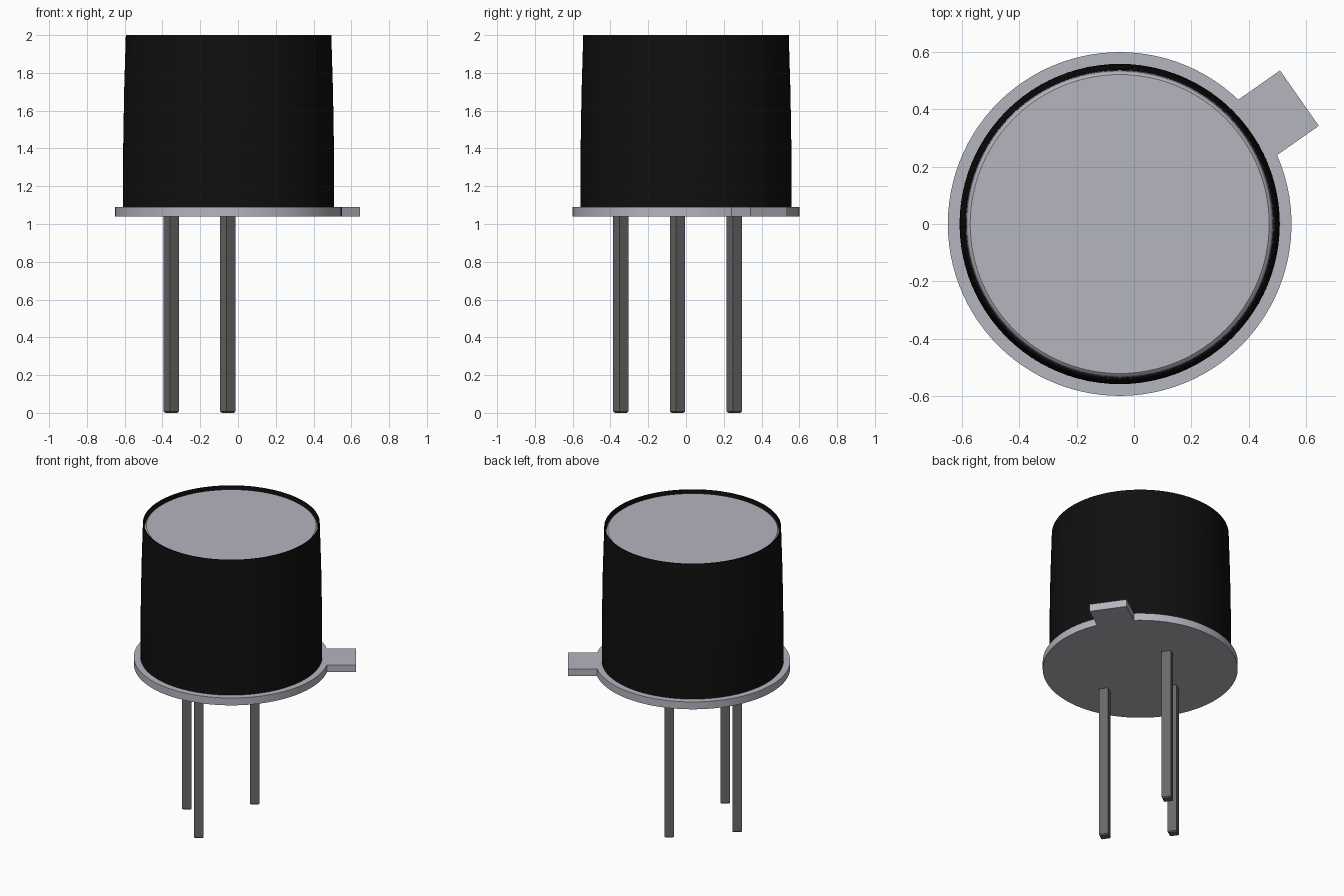
import bpy, bmesh
from math import sin, cos, asin, pi, radians
from mathutils import Matrix, Vector

cube = bpy.data.objects.get("Cube")
if cube:
    bpy.data.objects.remove(cube, do_unlink=True)

CENTRE = Vector((-0.05, 0, 0))
TAB_ANGLE = radians(35)
SEGMENTS = 96


def material(name, colour):
    mat = bpy.data.materials.new(name)
    mat.use_nodes = True
    mat.diffuse_color = (*colour, 1)
    mat.node_tree.nodes["Principled BSDF"].inputs["Base Color"].default_value = (*colour, 1)
    return mat


silver = material("silver metal", (0.46, 0.46, 0.52))
black = material("black coating", (0.005, 0.005, 0.005))
dark_grey = material("dark grey wire", (0.14, 0.14, 0.14))


def finish(name, bm, mat, location=CENTRE):
    bmesh.ops.recalc_face_normals(bm, faces=bm.faces)
    mesh = bpy.data.meshes.new(name)
    bm.to_mesh(mesh)
    bm.free()
    mesh.materials.append(mat)
    obj = bpy.data.objects.new(name, mesh)
    obj.location = location
    bpy.context.collection.objects.link(obj)
    bpy.ops.object.select_all(action="DESELECT")
    obj.select_set(True)
    bpy.context.view_layer.objects.active = obj
    bpy.ops.object.shade_smooth_by_angle(angle=radians(30))
    return obj


def lathe(name, profile, mat):
    """Revolve (radius, height) points about the vertical axis."""
    bm = bmesh.new()
    verts = [bm.verts.new((r, 0, z)) for r, z in profile]
    edges = [bm.edges.new(pair) for pair in zip(verts, verts[1:])]
    bmesh.ops.spin(bm, geom=verts + edges, cent=(0, 0, 0), axis=(0, 0, 1),
                   angle=2 * pi, steps=SEGMENTS, use_duplicate=False)
    bmesh.ops.remove_doubles(bm, verts=bm.verts, dist=0.0005)
    return finish(name, bm, mat)


# Base flange: a disc outline interrupted by the square locating tab
def flange(radius=0.6, reach=0.766, half_width=0.118, bottom=1.04, top=1.09):
    gap = asin(half_width / radius)
    sweep = 2 * pi - 2 * gap
    outline = []
    for i in range(SEGMENTS + 1):
        a = gap + sweep * i / SEGMENTS
        outline.append((radius * cos(a), radius * sin(a)))
    outline += [(reach, -half_width), (reach, half_width)]
    bm = bmesh.new()
    face = bm.faces.new([bm.verts.new((x, y, bottom)) for x, y in outline])
    out = bmesh.ops.extrude_face_region(bm, geom=[face])
    raised = [v for v in out["geom"] if isinstance(v, bmesh.types.BMVert)]
    bmesh.ops.translate(bm, verts=raised, vec=(0, 0, top - bottom))
    bmesh.ops.rotate(bm, verts=bm.verts, cent=(0, 0, 0),
                     matrix=Matrix.Rotation(TAB_ANGLE, 3, "Z"))
    finish("base_flange", bm, silver)


flange()

# Coated sleeve, tapering gently toward an open rim
lathe("outer_sleeve", [(0.535, 1.09), (0.559, 1.09), (0.558, 1.4), (0.553, 1.7),
                       (0.544, 2.0), (0.538, 2.0), (0.538, 1.94)], black)

# Metal cap recessed just below the rim
lathe("inner_cap", [(0.537, 1.94), (0.535, 1.96), (0.53, 1.975),
                    (0.522, 1.982), (0, 1.982)], silver)


# Square wire leads with slightly chamfered tips
def lead(name, x, y, side=0.058, top=1.05):
    bm = bmesh.new()
    bmesh.ops.create_cube(bm, size=1)
    bmesh.ops.scale(bm, verts=bm.verts, vec=(side, side, top))
    bmesh.ops.translate(bm, verts=bm.verts, vec=(0, 0, top / 2))
    tip = [e for e in bm.edges if all(v.co.z < 0.01 for v in e.verts)]
    bmesh.ops.bevel(bm, geom=tip, offset=0.007, segments=1, affect="EDGES")
    bmesh.ops.rotate(bm, verts=bm.verts, cent=(0, 0, 0),
                     matrix=Matrix.Rotation(TAB_ANGLE, 3, "Z"))
    finish(name, bm, dark_grey, Vector((x, y, 0)))


lead("front_lead", -0.054, -0.345)
lead("side_lead", -0.353, -0.045)
lead("back_lead", -0.054, 0.256)
